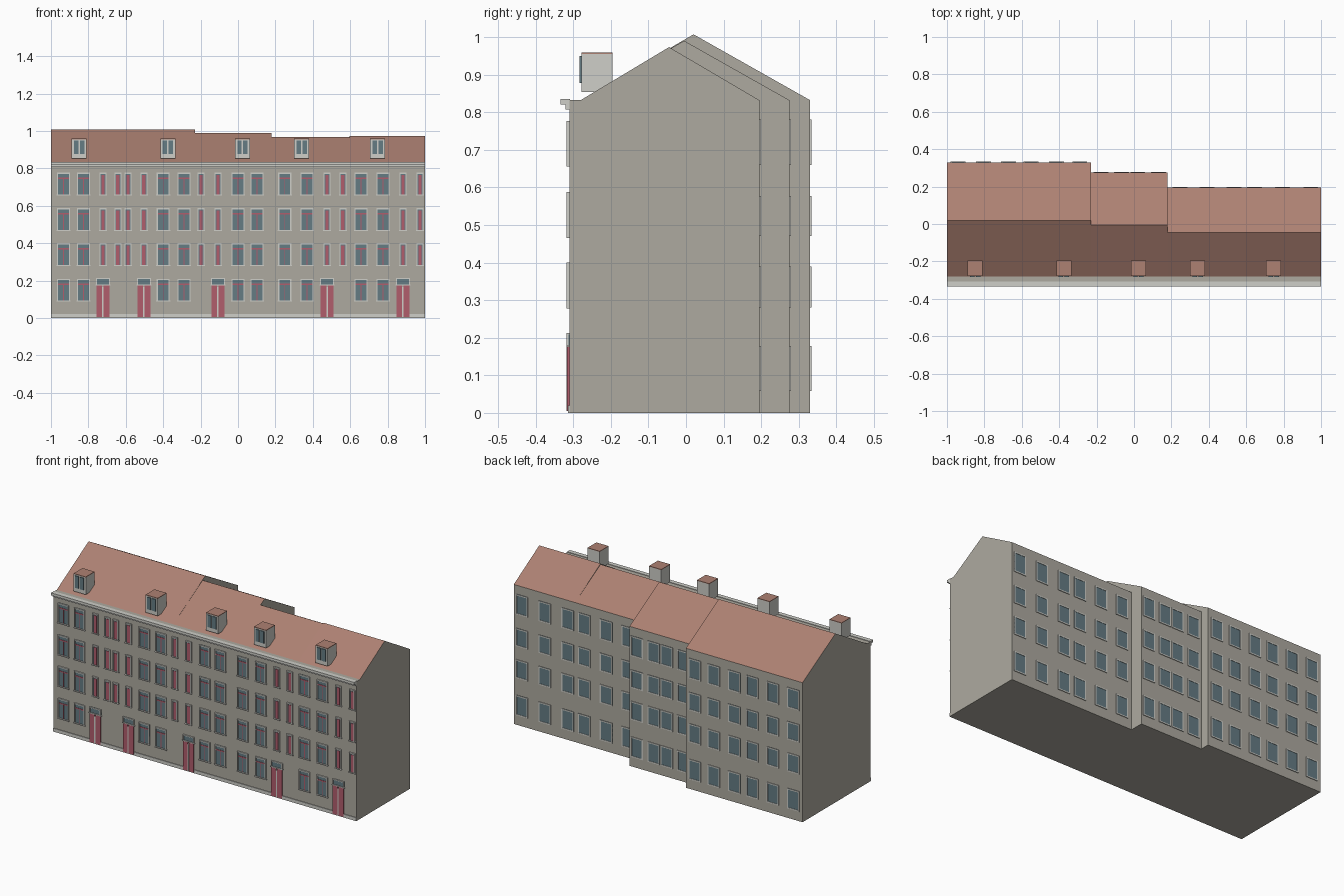
import bpy, bmesh
from mathutils import Matrix, Vector

old = bpy.data.objects.get("Cube")
if old:
    bpy.data.objects.remove(old, do_unlink=True)


def material(name, rgb):
    m = bpy.data.materials.new(name)
    m.use_nodes = True
    m.diffuse_color = (*rgb, 1)
    m.node_tree.nodes["Principled BSDF"].inputs["Base Color"].default_value = (*rgb, 1)
    return m


WALL = material("wall_plaster", (0.42, 0.40, 0.35))
TRIM = material("pale_stone", (0.62, 0.62, 0.58))
ROOF = material("clay_roof", (0.42, 0.22, 0.17))
GLASS = material("window_glass", (0.13, 0.20, 0.23))
RED = material("red_paint", (0.44, 0.11, 0.15))


def finish(name, bm, *mats):
    bmesh.ops.recalc_face_normals(bm, faces=bm.faces)
    mesh = bpy.data.meshes.new(name)
    bm.to_mesh(mesh)
    bm.free()
    for m in mats:
        mesh.materials.append(m)
    ob = bpy.data.objects.new(name, mesh)
    bpy.context.collection.objects.link(ob)
    return ob


def box(bm, x0, x1, y0, y1, z0, z1):
    mid = Vector((x0 + x1, y0 + y1, z0 + z1)) / 2
    size = Matrix.Diagonal((x1 - x0, y1 - y0, z1 - z0, 1))
    bmesh.ops.create_cube(bm, size=1, matrix=Matrix.Translation(mid) @ size)


def house(name, x0, x1, back, ridge_y, ridge_z):
    """Gabled section: one profile extruded along x, roof chosen by slope."""
    profile = [(FRONT, 0), (FRONT, EAVE), (-0.28, EAVE),
               (ridge_y, ridge_z), (back, EAVE), (back, 0)]
    bm = bmesh.new()
    face = bm.faces.new([bm.verts.new((x0, y, z)) for y, z in profile])
    out = bmesh.ops.extrude_face_region(bm, geom=[face])
    moved = [v for v in out["geom"] if isinstance(v, bmesh.types.BMVert)]
    bmesh.ops.translate(bm, verts=moved, vec=(x1 - x0, 0, 0))
    bmesh.ops.recalc_face_normals(bm, faces=bm.faces)
    for f in bm.faces:
        f.material_index = int(0.3 < f.normal.z < 0.98)
    finish(name, bm, WALL, ROOF)


FRONT, EAVE = -0.31, 0.832

# Four adjoining houses, stepped at the back
house("west_house", -1, -0.23, 0.33, 0.02, 1.007)
house("middle_house", -0.23, 0.18, 0.275, -0.005, 0.99)
house("east_house", 0.18, 0.595, 0.195, -0.045, 0.968)
house("end_house", 0.595, 1, 0.195, -0.045, 0.973)

# Cornice and plinth along the street
bm = bmesh.new()
box(bm, -1, 1, -0.334, -0.308, 0.82, 0.835)
box(bm, -1, 1, -0.32, -0.308, 0.807, 0.82)
finish("cornice", bm, TRIM)
bm = bmesh.new()
box(bm, -1, 1, -0.314, -0.308, 0, 0.02)
finish("plinth", bm, TRIM)

# Shared part meshes
frames, glass, red = bmesh.new(), bmesh.new(), bmesh.new()


def surround(x, w, z0, z1, y0, y1, t, sill=0.0):
    for s in (-1, 1):
        a, b = sorted((x + s * w / 2, x + s * (w / 2 - t)))
        box(frames, a, b, y0, y1, z0, z1)
    box(frames, x - w / 2, x + w / 2, y0, y1, z1 - t, z1)
    box(frames, x - w / 2 - sill, x + w / 2 + sill, y0, y1, z0, z0 + t)


def front_window(x, w, z0, z1):
    surround(x, w, z0, z1, -0.318, -0.309, 0.006, 0.003)
    box(glass, x - w / 2, x + w / 2, -0.312, -0.309, z0, z1)
    bar = z0 + 0.73 * (z1 - z0)
    if w > 0.05:
        box(red, x - w / 2 + 0.006, x + w / 2 - 0.006, -0.314, -0.311, bar, bar + 0.007)
        box(red, x - 0.002, x + 0.002, -0.313, -0.311, z0 + 0.006, bar)
    else:
        box(red, x - 0.009, x + 0.009, -0.314, -0.311, z0 + 0.006, z1 - 0.012)


def door(x):
    w = 0.074
    surround(x, w, 0.175, 0.213, -0.318, -0.309, 0.005, 0.004)
    box(glass, x - w / 2, x + w / 2, -0.312, -0.309, 0.175, 0.213)
    for s in (-1, 1):
        a, b = sorted((x + s * 0.004, x + s * 0.035))
        box(red, a, b, -0.317, -0.309, 0.005, 0.175)
    box(frames, x - 0.004, x + 0.004, -0.318, -0.309, 0.005, 0.165)


# Street facade
wide = [-0.933, -0.826, -0.4, -0.289, 0, 0.102, 0.25, 0.369, 0.658, 0.775]
narrow = [-0.722, -0.642, -0.588, -0.503, -0.198, -0.107, 0.476, 0.561, 0.882, 0.973]
for floor in range(4):
    z0 = (0.087, 0.278, 0.465, 0.655)[floor]
    for x in wide:
        front_window(x, 0.07, z0, z0 + 0.122)
    if floor:
        for x in narrow:
            front_window(x, 0.038, z0, z0 + 0.122)
for x in (-0.722, -0.503, -0.107, 0.476, 0.882):
    door(x)

# Courtyard facade
rear = {0.33: [-0.94, -0.805, -0.67, -0.55, -0.415, -0.29],
        0.275: [-0.176, -0.066, 0.02, 0.13],
        0.195: [0.247, 0.39, 0.534, 0.644, 0.795, 0.945]}
for y, columns in rear.items():
    for x in columns:
        for z0, z1 in ((0.058, 0.178), (0.28, 0.39), (0.47, 0.577), (0.66, 0.78)):
            surround(x, 0.08, z0, z1, y - 0.001, y + 0.004, 0.007)
            box(glass, x - 0.04, x + 0.04, y - 0.001, y + 0.002, z0, z1)

# Dormers with flat clay tops and paired panes
dormers, caps = bmesh.new(), bmesh.new()
for x in (-0.85, -0.375, 0.024, 0.34, 0.746):
    box(dormers, x - 0.04, x + 0.04, -0.278, -0.195, 0.853, 0.955)
    box(caps, x - 0.04, x + 0.04, -0.278, -0.195, 0.955, 0.959)
    for s in (-1, 1):
        a, b = sorted((x + s * 0.004, x + s * 0.028))
        box(glass, a, b, -0.283, -0.277, 0.878, 0.95)

finish("dormers", dormers, TRIM)
finish("dormer_roofs", caps, ROOF)
finish("window_surrounds", frames, TRIM)
finish("window_panes", glass, GLASS)
finish("red_joinery", red, RED)
